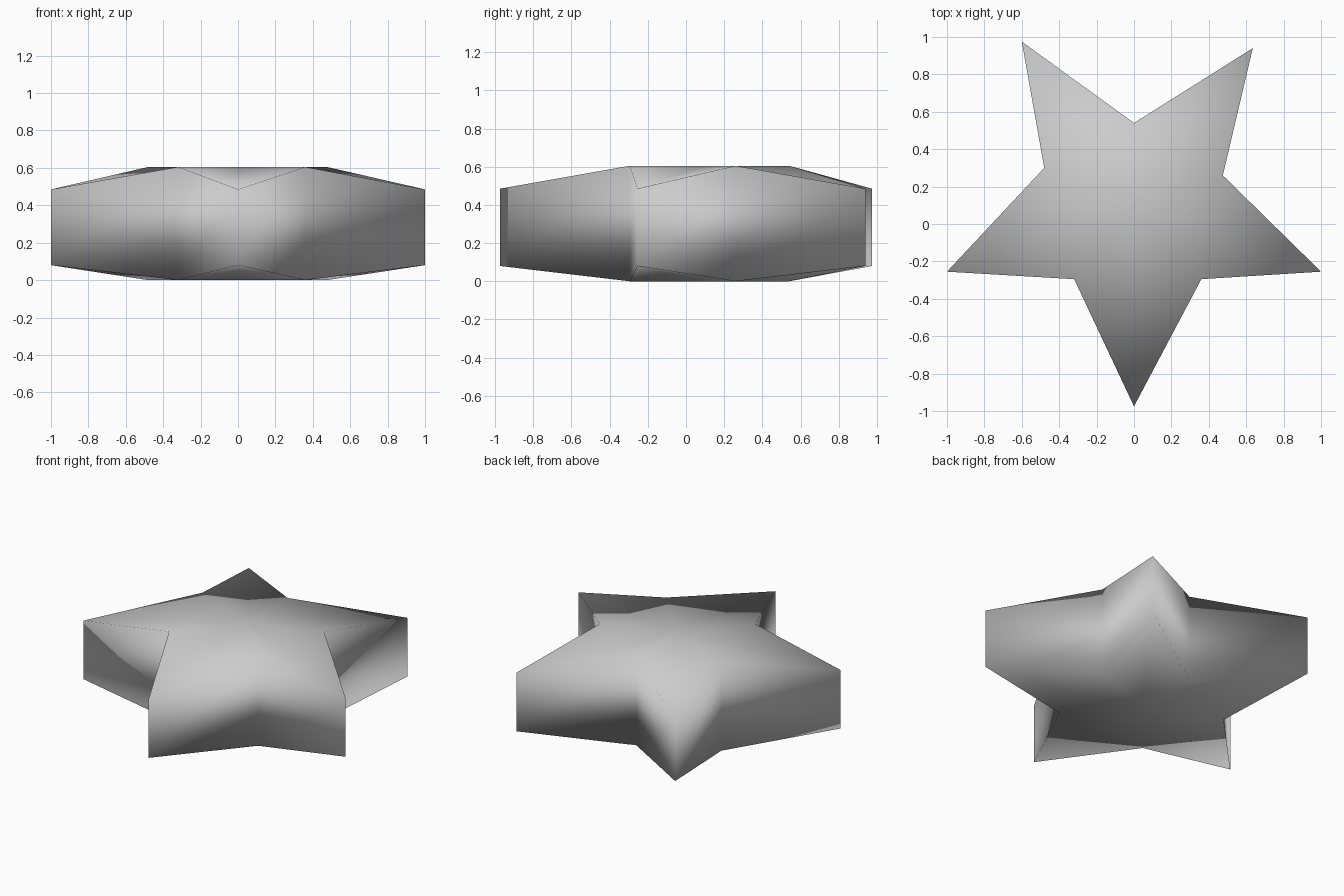
import bpy
import bmesh

# Remove the default cube
cube = bpy.data.objects.get("Cube")
if cube:
    bpy.data.objects.remove(cube, do_unlink=True)

# Plain grey material
grey = bpy.data.materials.new("plain grey")
grey.use_nodes = True
colour = (0.6, 0.6, 0.6, 1.0)
grey.diffuse_color = colour
grey.node_tree.nodes["Principled BSDF"].inputs["Base Color"].default_value = colour

# Star outline, counter-clockwise, alternating tip and notch
outline = [(0, -0.975), (0.36, -0.295), (1, -0.255), (0.475, 0.26), (0.635, 0.94),
           (0, 0.54), (-0.6, 0.975), (-0.48, 0.30), (-1, -0.255), (-0.32, -0.295)]
HEIGHT = 0.605
TIP_DROP = 0.12
CENTRE = (0, 0.09)

bm = bmesh.new()


def ring(base, inward):
    """One outline whose tips lie closer to mid height than its notches."""
    return [bm.verts.new((x, y, base + (inward if i % 2 == 0 else 0)))
            for i, (x, y) in enumerate(outline)]


low = ring(0, 0.08)
high = ring(HEIGHT, -TIP_DROP)
low_centre = bm.verts.new((*CENTRE, 0))
high_centre = bm.verts.new((*CENTRE, HEIGHT))

# Walls and the two fanned caps
count = len(outline)
for i in range(count):
    j = (i + 1) % count
    bm.faces.new((low[i], low[j], high[j]))
    bm.faces.new((low[i], high[j], high[i]))
    bm.faces.new((high_centre, high[i], high[j]))
    bm.faces.new((low_centre, low[j], low[i]))

# Smooth shading across the whole star
for face in bm.faces:
    face.smooth = True

mesh = bpy.data.meshes.new("star")
bm.to_mesh(mesh)
bm.free()
mesh.materials.append(grey)
star = bpy.data.objects.new("star", mesh)
bpy.context.collection.objects.link(star)
